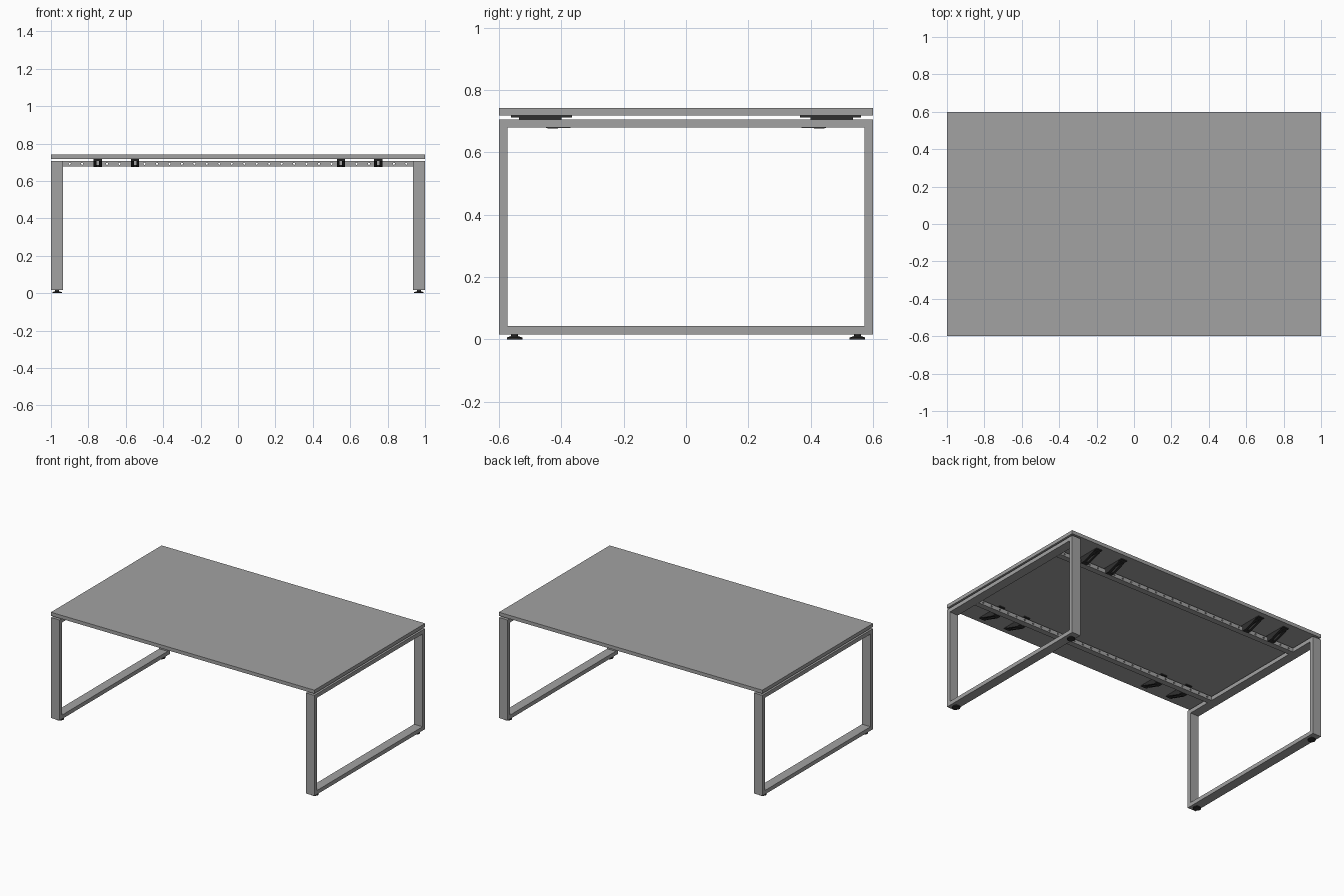
import bpy
import bmesh
from mathutils import Matrix, Vector

cube = bpy.data.objects.get("Cube")
if cube:
    bpy.data.objects.remove(cube, do_unlink=True)


def make_material(name, value):
    mat = bpy.data.materials.new(name)
    mat.use_nodes = True
    colour = (value, value, value, 1)
    mat.diffuse_color = colour
    mat.node_tree.nodes["Principled BSDF"].inputs["Base Color"].default_value = colour
    return mat


GREY = make_material("mid grey", 0.36)
BLACK = make_material("black plastic", 0.03)


def finish(name, bm, mat):
    bmesh.ops.recalc_face_normals(bm, faces=bm.faces)
    mesh = bpy.data.meshes.new(name)
    bm.to_mesh(mesh)
    bm.free()
    mesh.materials.append(mat)
    obj = bpy.data.objects.new(name, mesh)
    bpy.context.collection.objects.link(obj)
    return obj


def add_box(bm, low, high):
    low, high = Vector(low), Vector(high)
    matrix = Matrix.Translation((low + high) / 2) @ Matrix.Diagonal((*(high - low), 1))
    bmesh.ops.create_cube(bm, size=1, matrix=matrix)


def add_cylinder(bm, centre, radius, depth, rotation=Matrix(), sides=16, top=None):
    bmesh.ops.create_cone(bm, cap_ends=True, segments=sides, radius1=radius,
                          radius2=radius if top is None else top, depth=depth,
                          matrix=Matrix.Translation(centre) @ rotation)


def add_prism(bm, profile, x0, x1):
    """Extrude a (y, z) outline from x0 to x1."""
    face = bm.faces.new([bm.verts.new((x0, y, z)) for y, z in profile])
    new = bmesh.ops.extrude_face_region(bm, geom=[face])["geom"]
    verts = [v for v in new if isinstance(v, bmesh.types.BMVert)]
    bmesh.ops.translate(bm, verts=verts, vec=(x1 - x0, 0, 0))


# Tabletop
bm = bmesh.new()
add_box(bm, (-1, -0.6, 0.718), (1, 0.6, 0.742))
finish("tabletop", bm, GREY)

# Closed loop leg frames with mitred corners
FRAME_LOW, FRAME_HIGH, WALL = 0.016, 0.706, 0.027
for side, label in ((1, "left"), (-1, "right")):
    bm = bmesh.new()
    rings = []
    for x in (0.935 * side, side):
        for inset in (0, WALL):
            y, low, high = 0.6 - inset, FRAME_LOW + inset, FRAME_HIGH - inset
            rings.append([bm.verts.new((x, *p)) for p in
                          ((-y, low), (y, low), (y, high), (-y, high))])
    for a, b in ((0, 1), (1, 3), (3, 2), (2, 0)):
        for i in range(4):
            j = (i + 1) % 4
            bm.faces.new((rings[a][i], rings[a][j], rings[b][j], rings[b][i]))
    finish(label + "_leg_frame", bm, GREY)

    # Levelling feet
    for end, place in ((-1, "front"), (1, "back")):
        bm = bmesh.new()
        centre = Vector((0.967 * side, 0.55 * end, 0))
        add_cylinder(bm, centre + Vector((0, 0, 0.003)), 0.025, 0.006)
        add_cylinder(bm, centre + Vector((0, 0, 0.008)), 0.024, 0.004, top=0.012)
        add_cylinder(bm, centre + Vector((0, 0, 0.013)), 0.011, 0.007)
        finish(f"{place}_{label}_foot", bm, BLACK)

# Perforated rails and their top supports
TURN = Matrix.Rotation(1.5708, 4, "X")
for end, place in ((-1, "front"), (1, "back")):
    bm = bmesh.new()
    add_box(bm, (-0.937, 0.37 * end, 0.678), (0.937, 0.41 * end, 0.706))
    rail = finish(place + "_rail", bm, GREY)

    bm = bmesh.new()
    for i in range(28):
        add_cylinder(bm, (-0.9 + i / 15, 0.39 * end, 0.692), 0.006, 0.1, TURN, 8)
    cutter = finish(place + "_hole_cutter", bm, BLACK)
    cutter.hide_render = True
    cutter.hide_set(True)
    cutter.display_type = "WIRE"
    holes = rail.modifiers.new("holes", "BOOLEAN")
    holes.operation = "DIFFERENCE"
    holes.solver = "EXACT"
    holes.object = cutter
    # Bake the holes so that the cutter can go
    bpy.context.view_layer.update()
    evaluated = rail.evaluated_get(bpy.context.evaluated_depsgraph_get())
    drilled = bpy.data.meshes.new_from_object(evaluated)
    rail.modifiers.clear()
    rail.data = drilled
    bpy.data.objects.remove(cutter, do_unlink=True)

    for n, x in enumerate((-0.75, -0.55, 0.55, 0.75), 1):
        bm = bmesh.new()
        # Mounting plate, thicker pad and two tapered fins
        add_box(bm, (x - 0.022, 0.366 * end, 0.712), (x + 0.022, 0.562 * end, 0.718))
        add_box(bm, (x - 0.022, 0.4 * end, 0.706), (x + 0.022, 0.535 * end, 0.713))
        fin = [(0.41 * end, 0.707), (0.41 * end, 0.676),
               (0.44 * end, 0.676), (0.535 * end, 0.707)]
        for left, right in ((-0.022, -0.007), (0.007, 0.022)):
            add_prism(bm, fin, x + left, x + right)
        add_box(bm, (x - 0.008, 0.41 * end, 0.676), (x + 0.008, 0.44 * end, 0.686))
        finish(f"{place}_support_{n}", bm, BLACK)
